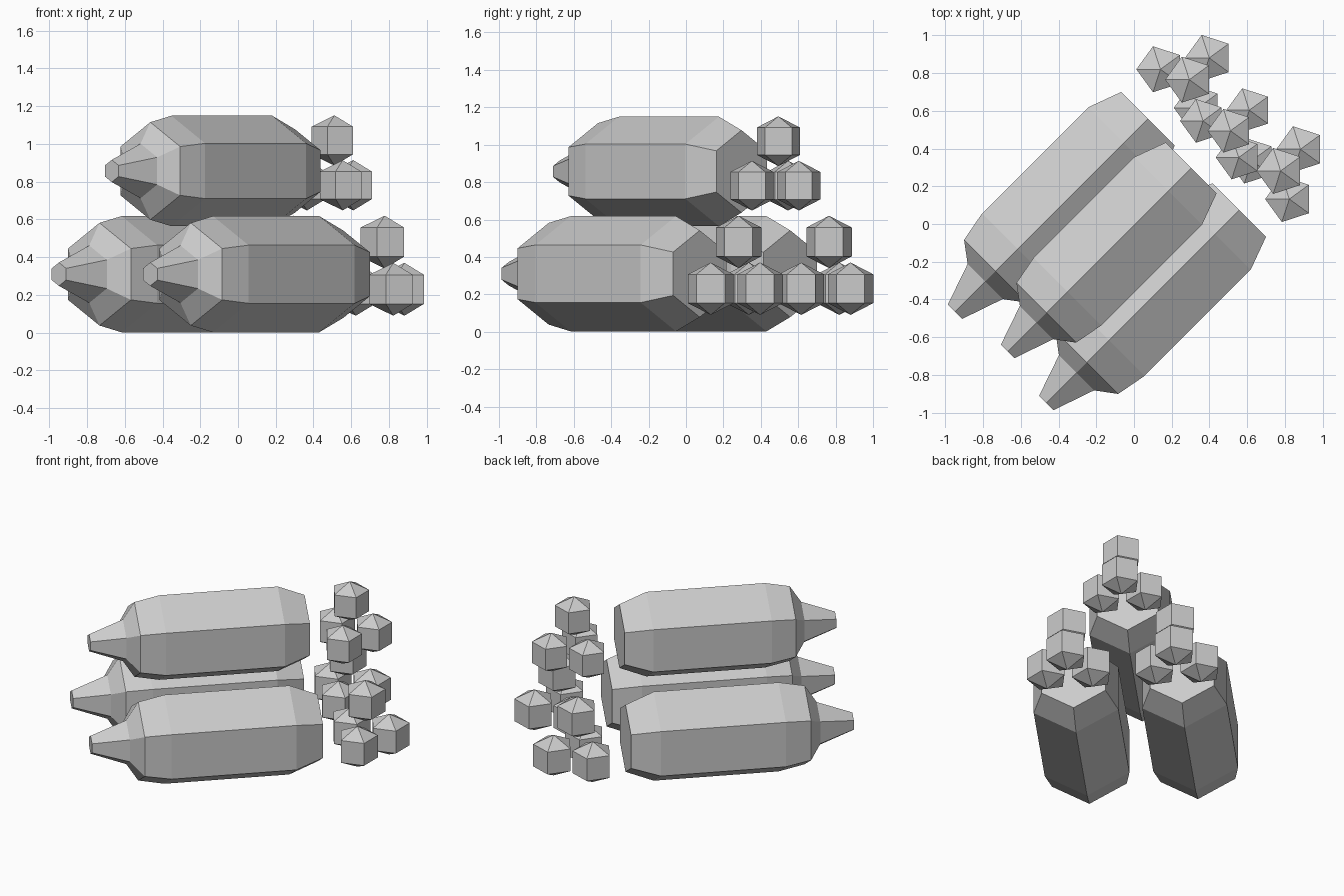
import bpy, bmesh, math
from mathutils import Vector

if "Cube" in bpy.data.objects:
    bpy.data.objects.remove(bpy.data.objects["Cube"])

grey = bpy.data.materials.new("plain_grey")
grey.diffuse_color = (0.6, 0.6, 0.6, 1)
grey.use_nodes = True
grey.node_tree.nodes["Principled BSDF"].inputs["Base Color"].default_value = grey.diffuse_color


def lathe(name, profile, sides, start, frame, origin, scale):
    """Faceted solid from (distance, radius) rings along an axis; radius 0 makes a point."""
    axis, u, v = frame
    bm = bmesh.new()
    rings = []
    for dist, rad in profile:
        if rad == 0:
            rings.append([bm.verts.new(axis * dist * scale)])
            continue
        ring = []
        for i in range(sides):
            a = start + 2 * math.pi * i / sides
            ring.append(bm.verts.new((axis * dist + (u * math.cos(a) + v * math.sin(a)) * rad) * scale))
        rings.append(ring)
    for a, b in zip(rings, rings[1:]):
        for i in range(sides):
            j = (i + 1) % sides
            quad = [a[i % len(a)], a[j % len(a)], b[j % len(b)], b[i % len(b)]]
            bm.faces.new(list(dict.fromkeys(quad)))
    for end in (rings[0], rings[-1]):
        if len(end) > 2:
            bm.faces.new(end)
    bmesh.ops.recalc_face_normals(bm, faces=bm.faces)
    mesh = bpy.data.meshes.new(name)
    bm.to_mesh(mesh)
    bm.free()
    mesh.materials.append(grey)
    obj = bpy.data.objects.new(name, mesh)
    obj.location = origin
    bpy.context.collection.objects.link(obj)
    return obj


X, Y, Z = Vector((1, 0, 0)), Vector((0, 1, 0)), Vector((0, 0, 1))
along = Vector((1, 1, 0)).normalized()
across = Vector((1, -1, 0)).normalized()

# Narrow tip, flared neck, shoulder, straight body, tapered base
BOTTLE = [(-1.0, 0.062), (-0.773, 0.152), (-0.696, 0.272),
          (-0.53, 0.308), (0.266, 0.308), (0.446, 0.232)]
# Short five-sided prism with a pyramid on each end
PELLET = [(-0.14, 0), (-0.077, 0.128), (0.077, 0.128), (0.14, 0)]
# Pellet centres relative to the bottle centre: three low, one stacked on top
PELLET_SPOTS = [(0.382, 0.578, -0.08), (0.64, 0.638, -0.08),
                (0.581, 0.374, -0.08), (0.535, 0.523, 0.17)]

# Two bottles side by side, a slightly smaller one on top
for label, shift, height, size in (("left", -0.342, 0.31, 1.0),
                                   ("right", 0.342, 0.31, 1.0),
                                   ("upper", 0.004, 0.857, 0.95)):
    centre = across * shift + Z * height
    lathe(label + "_bottle", BOTTLE, 6, math.pi / 2, (along, across, Z), centre, size)
    for n, spot in enumerate(PELLET_SPOTS, 1):
        lathe(f"{label}_pellet_{n}", PELLET, 5, math.radians(36), (Z, X, Y),
              centre + Vector(spot) * size, size)
